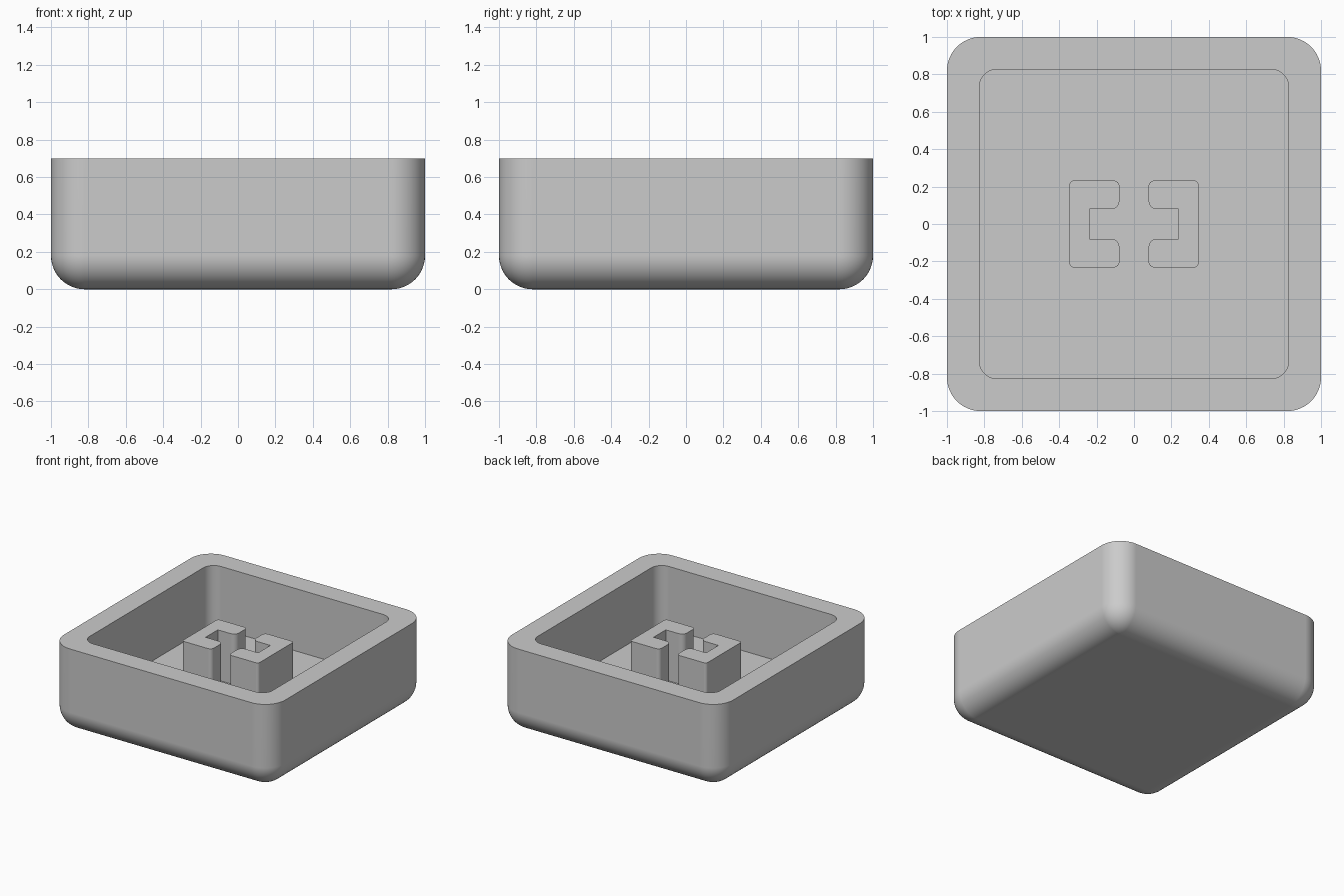
import bpy, bmesh
from math import sin, cos, pi
from mathutils import Vector

cube = bpy.data.objects.get("Cube")
if cube:
    bpy.data.objects.remove(cube, do_unlink=True)

grey = bpy.data.materials.new("plain grey")
grey.use_nodes = True
colour = (0.6, 0.6, 0.6, 1)
grey.diffuse_color = colour
grey.node_tree.nodes["Principled BSDF"].inputs["Base Color"].default_value = colour

HEIGHT, FLOOR, STEM_TOP = 0.70, 0.19, 0.60
FILLET, STEPS = 0.18, 12


def finish(bm, name):
    """Turn a bmesh into a smooth object with crisp edges."""
    bmesh.ops.remove_doubles(bm, verts=bm.verts, dist=1e-5)
    bmesh.ops.recalc_face_normals(bm, faces=bm.faces)
    mesh = bpy.data.meshes.new(name)
    bm.to_mesh(mesh)
    bm.free()
    mesh.materials.append(grey)
    obj = bpy.data.objects.new(name, mesh)
    bpy.context.collection.objects.link(obj)
    bpy.ops.object.select_all(action='DESELECT')
    obj.select_set(True)
    bpy.context.view_layer.objects.active = obj
    bpy.ops.object.shade_smooth_by_angle(angle=pi / 6)
    weighted = obj.modifiers.new("flat panels", 'WEIGHTED_NORMAL')
    weighted.keep_sharp = True
    return obj


def ring(bm, half, radius, z):
    """Rounded square loop of vertices."""
    verts = []
    for k, (sx, sy) in enumerate([(1, 1), (-1, 1), (-1, -1), (1, -1)]):
        for i in range(STEPS + 1):
            a = (k + i / STEPS) * pi / 2
            verts.append(bm.verts.new((sx * (half - radius) + radius * cos(a),
                                       sy * (half - radius) + radius * sin(a), z)))
    return verts


def rounded(points, radii, steps=6):
    """Outline with each corner rounded by its own radius (right angles)."""
    out = []
    for i, (p, r) in enumerate(zip(points, radii)):
        p = Vector(p)
        if r == 0:
            out.append(p)
            continue
        u = (Vector(points[i - 1]) - p).normalized() * r
        v = (Vector(points[(i + 1) % len(points)]) - p).normalized() * r
        for j in range(steps + 1):
            a = j / steps * pi / 2
            out.append(p + u * (1 - sin(a)) + v * (1 - cos(a)))
    return out


# Open tray: rounded underside, straight walls, flat rim, sharp-floored cavity
bm = bmesh.new()
loops = []
for i in range(STEPS + 1):
    a = i / STEPS * pi / 2
    r = FILLET * sin(a) if i else 0
    loops.append(ring(bm, 1 - FILLET + r, r, FILLET * (1 - cos(a))))
loops.append(ring(bm, 1, FILLET, HEIGHT))
loops.append(ring(bm, 0.827, 0.095, HEIGHT))
loops.append(ring(bm, 0.827, 0.095, FLOOR))
for low, high in zip(loops, loops[1:]):
    for i in range(len(low)):
        j = (i + 1) % len(low)
        bm.faces.new((low[i], low[j], high[j], high[i]))
bm.faces.new(loops[0])
bm.faces.new(loops[-1])
bmesh.ops.dissolve_degenerate(bm, edges=bm.edges, dist=1e-5)
finish(bm, "tray")

# Pair of C-shaped socket prongs standing on the floor
outline = rounded(
    [(0.345, -0.232), (0.345, 0.232), (0.078, 0.232), (0.078, 0.079),
     (0.238, 0.079), (0.238, -0.079), (0.078, -0.079), (0.078, -0.232)],
    [0.022, 0.022, 0.03, 0.045, 0, 0, 0.045, 0.03])
for side, name in ((1, "left_prong"), (-1, "right_prong")):
    bm = bmesh.new()
    base = bm.faces.new([bm.verts.new((side * p.x, p.y, FLOOR - 0.01)) for p in outline])
    up = bmesh.ops.extrude_face_region(bm, geom=[base], use_keep_orig=True)
    bmesh.ops.translate(bm, vec=(0, 0, STEM_TOP - FLOOR + 0.01),
                        verts=[v for v in up["geom"] if isinstance(v, bmesh.types.BMVert)])
    finish(bm, name)
